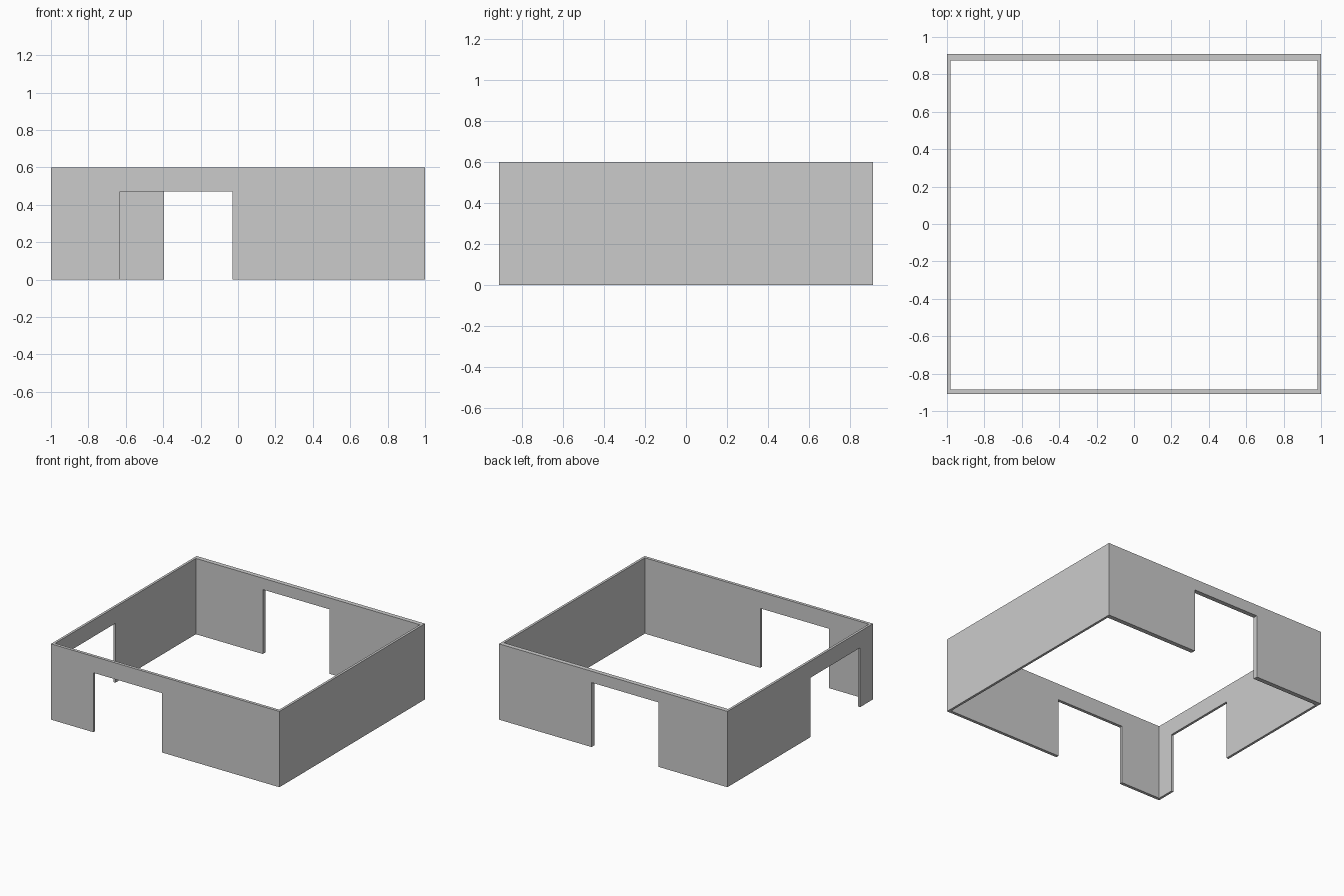
import bpy, bmesh

if "Cube" in bpy.data.objects:
    bpy.data.objects.remove(bpy.data.objects["Cube"])

W, D, H = 1.0, 0.91, 0.6            # half width, half depth, height
SIDE, FRONT, BACK = 0.019, 0.024, 0.036   # wall thicknesses


def make_object(name, bm):
    bmesh.ops.recalc_face_normals(bm, faces=bm.faces)
    mesh = bpy.data.meshes.new(name)
    bm.to_mesh(mesh)
    bm.free()
    ob = bpy.data.objects.new(name, mesh)
    bpy.context.collection.objects.link(ob)
    return ob


def rect(bm, x0, x1, y0, y1, z):
    return [bm.verts.new((x, y, z)) for x, y in ((x0, y0), (x1, y0), (x1, y1), (x0, y1))]


# Four walls as one closed ring, mitred at the corners
bm = bmesh.new()
outer = (-W, W, -D, D)
inner = (-W + SIDE, W - SIDE, -D + FRONT, D - BACK)
ob_, ot, ib, it = (rect(bm, *r, z) for r in (outer, inner) for z in (0, H))
for i in range(4):
    j = (i + 1) % 4
    for a, b in ((ob_, ot), (ot, it), (it, ib), (ib, ob_)):
        bm.faces.new((a[i], a[j], b[j], b[i]))
walls = make_object("room_walls", bm)

# Doorways: x range, y range, lintel height
doorways = {
    "front_doorway": (-0.63, -0.03, -1.0, -0.8, 0.47),
    "back_doorway": (-0.395, 0.19, 0.8, 1.0, 0.51),
    "left_doorway": (-1.1, -0.9, -0.75, -0.13, 0.47),
}
for name, (x0, x1, y0, y1, top) in doorways.items():
    bm = bmesh.new()
    lo, hi = rect(bm, x0, x1, y0, y1, -0.1), rect(bm, x0, x1, y0, y1, top)
    bm.faces.new(lo)
    bm.faces.new(hi)
    for i in range(4):
        j = (i + 1) % 4
        bm.faces.new((lo[i], lo[j], hi[j], hi[i]))
    cutter = make_object(name + "_cutter", bm)
    cutter.hide_render = True
    cutter.display_type = 'WIRE'
    mod = walls.modifiers.new(name, 'BOOLEAN')
    mod.operation = 'DIFFERENCE'
    mod.solver = 'EXACT'
    mod.object = cutter
